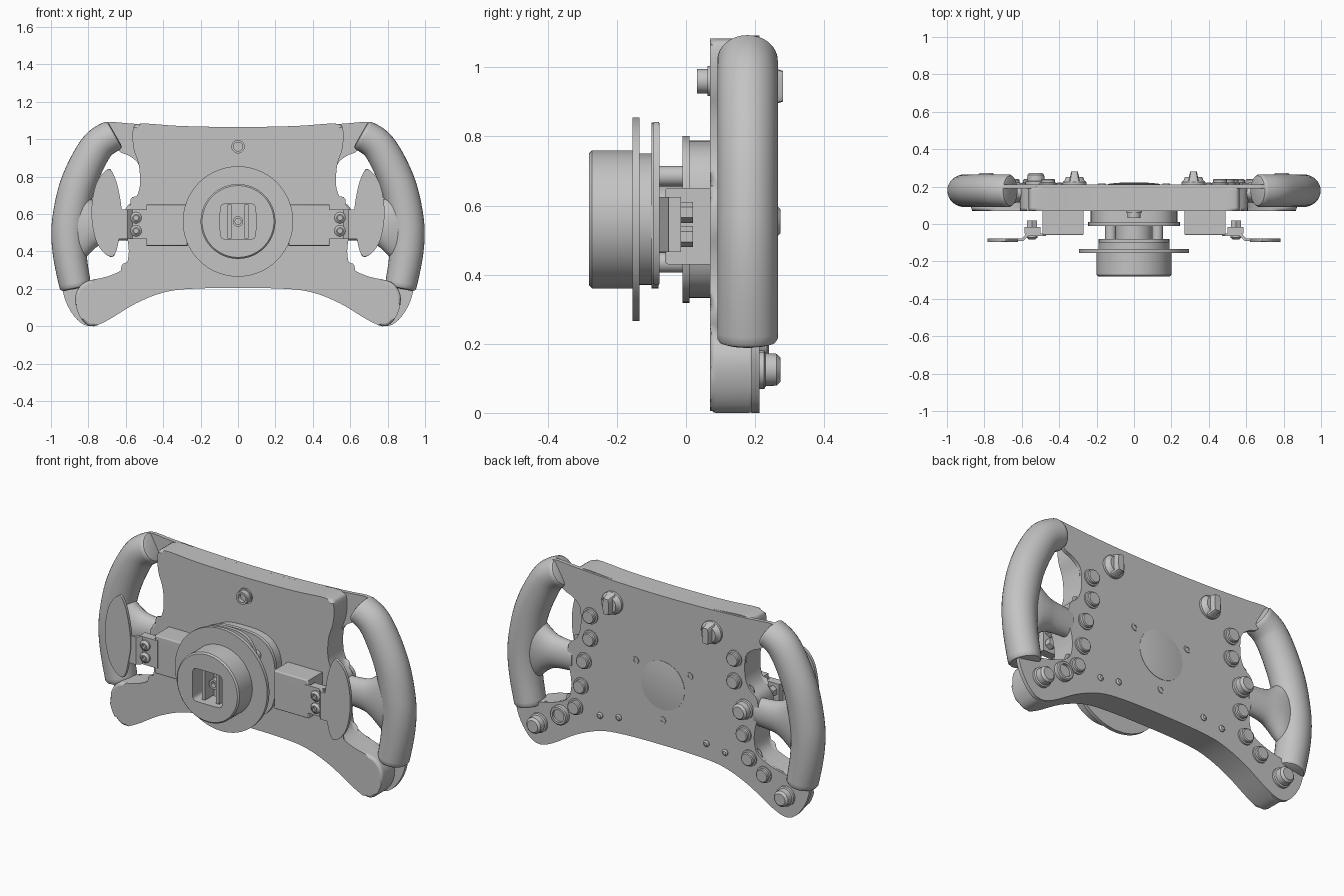
import bpy, bmesh, math
from mathutils import Vector

if "Cube" in bpy.data.objects:
    bpy.data.objects.remove(bpy.data.objects["Cube"])

GREY = (0.55, 0.55, 0.55, 1)
mat = bpy.data.materials.new("plain_grey")
mat.use_nodes = True
mat.diffuse_color = GREY
mat.node_tree.nodes["Principled BSDF"].inputs["Base Color"].default_value = GREY
HUB = 0.56       # height of the hub axis
BACK = 0.212     # rear surface of the face plate


def finish(name, bm, mirror=False, weighted=False):
    bmesh.ops.recalc_face_normals(bm, faces=bm.faces)
    mesh = bpy.data.meshes.new(name)
    bm.to_mesh(mesh)
    bm.free()
    mesh.materials.append(mat)
    ob = bpy.data.objects.new(name, mesh)
    bpy.context.collection.objects.link(ob)
    bpy.ops.object.select_all(action='DESELECT')
    ob.select_set(True)
    bpy.context.view_layer.objects.active = ob
    bpy.ops.object.shade_smooth_by_angle(angle=math.radians(35))
    if mirror:
        ob.modifiers.new("Mirror", 'MIRROR').use_mirror_merge = False
    if weighted:
        ob.modifiers.new("Normals", 'WEIGHTED_NORMAL').keep_sharp = True
    return ob


def loft(name, rings, mirror=False):
    """Skin a stack of equal rings and cap both ends."""
    bm = bmesh.new()
    loops = [[bm.verts.new(p) for p in ring] for ring in rings]
    n = len(loops[0])
    for a, b in zip(loops, loops[1:]):
        for i in range(n):
            bm.faces.new((a[i], a[(i + 1) % n], b[(i + 1) % n], b[i]))
    bm.faces.new(loops[0])
    bm.faces.new(loops[-1])
    return finish(name, bm, mirror)


def prism(name, pts, lo, hi, axis='y', bevel=0.0, mirror=False):
    """Extrude a flat outline along y or z, optionally rounding both rims."""
    place = (lambda a, b, t: (a, t, b)) if axis == 'y' else (lambda a, b, t: (a, b, t))
    bm = bmesh.new()
    base = [bm.verts.new(place(a, b, lo)) for a, b in pts]
    top = [bm.verts.new(place(a, b, hi)) for a, b in pts]
    n = len(pts)
    for i in range(n):
        j = (i + 1) % n
        bm.faces.new((base[i], base[j], top[j], top[i]))
    caps = [bm.faces.new(base), bm.faces.new(top)]
    if bevel:
        rim = [e for f in caps for e in f.edges]
        bmesh.ops.bevel(bm, geom=rim, offset=bevel, segments=3, profile=0.5,
                        affect='EDGES', clamp_overlap=False)
    return finish(name, bm, mirror, bevel > 0)


def oval(y, rx, rz, x=0.0, z=HUB, n=64, p=2.0):
    """Superellipse ring facing y; a high p gives a rounded rectangle."""
    ring = []
    for i in range(n):
        a = math.tau * (i + 0.5) / n
        c, s = math.cos(a), math.sin(a)
        ring.append((x + rx * math.copysign(abs(c) ** (2 / p), c), y,
                     z + rz * math.copysign(abs(s) ** (2 / p), s)))
    return ring


def turned(name, x, z, profile, n=32, mirror=False):
    return loft(name, [oval(y, r, r, x, z, n) for y, r in profile], mirror)


def slab(name, x0, x1, y0, y1, z0, z1, bevel=0.0, mirror=False):
    return prism(name, [(x0, z0), (x1, z0), (x1, z1), (x0, z1)], y0, y1, 'y', bevel, mirror)


def curve(pts, steps=4, closed=True):
    """Smooth a few points with a Catmull-Rom spline."""
    v = [Vector(p) for p in pts]
    n, out = len(v), []
    pick = (lambda i: v[i % n]) if closed else (lambda i: v[max(0, min(n - 1, i))])
    for i in range(n if closed else n - 1):
        a, b, c, d = (pick(i + k) for k in (-1, 0, 1, 2))
        for s in range(steps):
            t = s / steps
            out.append(0.5 * (2 * b + (c - a) * t + (2 * a - 5 * b + 4 * c - d) * t * t
                              + (3 * b - a - 3 * c + d) * t ** 3))
    return out if closed else out + [v[-1]]


def symmetric(half):
    return curve(half + [(-x, z) for x, z in reversed(half) if x > 0])


# Housing and thin rear face plate share the waist and the lower edge
top_edge = [(0, 1.065), (0.3, 1.07)]
waist = [(0.53, 0.86), (0.525, 0.75), (0.55, 0.68), (0.6, 0.63), (0.61, 0.54),
         (0.59, 0.46), (0.585, 0.38), (0.61, 0.31), (0.7, 0.265)]
low_edge = [(0.79, 0), (0.7, 0.03), (0.55, 0.12), (0.4, 0.18), (0.25, 0.2), (0, 0.205)]
prism("housing", symmetric(top_edge + [(0.52, 1.083), (0.562, 1.05), (0.558, 0.95)] + waist
      + [(0.82, 0.235), (0.87, 0.16), (0.85, 0.06)] + low_edge), 0.07, 0.2, bevel=0.018)
prism("face_plate", symmetric(top_edge + [(0.55, 1.082), (0.7, 1.09), (0.7, 1.04), (0.64, 0.94), (0.58, 0.91)]
      + waist + [(0.83, 0.235), (0.93, 0.22), (0.92, 0.13), (0.86, 0.035)] + low_edge), 0.19, BACK)

# Grips with rounded ends, and the flared spokes joining them to the plate
path = curve([(0.67, 1.02), (0.745, 0.97), (0.81, 0.865), (0.865, 0.73), (0.897, 0.58),
              (0.905, 0.47), (0.895, 0.35), (0.87, 0.215)], 5, False)
rings = []
last = len(path) - 1
for i, c in enumerate(path):
    t = (path[min(i + 1, last)] - path[max(i - 1, 0)]).normalized()
    ends = [(0, 1)]
    if i == 0:
        ends = [(-0.015, 0.75), (-0.01, 0.92), (0, 1)]
    elif i == last:
        ends = [(0, 1), (0.01, 0.92), (0.015, 0.75)]
    for shift, k in ends:
        m = c + t * shift
        w = 0.084 + 0.011 * math.sin(math.pi * i / last)
        ring = []
        for j in range(32):
            a = math.tau * j / 32
            u = w * k * math.cos(a)
            ring.append((m.x - t.y * u, 0.178 + 0.0875 * k * math.sin(a), m.y + t.x * u))
        rings.append(ring)
loft("grip", rings, True)
spoke = curve([(0.9, 0.22, 0.06), (0.82, 0.175, 0.07), (0.76, 0.12, 0.068),
               (0.7, 0.09, 0.06), (0.58, 0.08, 0.05)], 4, False)
loft("grip_spoke", [[(s.x, 0.168 + s.z * math.sin(math.tau * j / 32),
                      0.54 + s.y * math.cos(math.tau * j / 32)) for j in range(32)]
                    for s in spoke], True)

# Quick release: drum with a square socket, flange, spacer plates and posts
loft("release_drum", [oval(-0.14, 0.2, 0.2), oval(-0.272, 0.2, 0.2), oval(-0.28, 0.192, 0.192),
                      oval(-0.28, 0.095, 0.095, p=8), oval(-0.17, 0.095, 0.095, p=8)])
turned("release_flange", 0, HUB, [(-0.155, 0.295), (-0.135, 0.295)], 96)
turned("release_neck", 0, HUB, [(-0.14, 0.19), (-0.095, 0.19)], 64)
for side in (-1, 1):
    slab("socket_bar", side * 0.035, side * 0.055, -0.25, -0.165, 0.47, 0.65)
turned("socket_bolt", 0, HUB, [(-0.165, 0.028), (-0.225, 0.028), (-0.225, 0.016), (-0.2, 0.016)], 16)
loft("spacer_plate", [oval(y, 0.19, 0.24, z=0.6, p=3) for y in (-0.1, -0.08)])
loft("mount_plate", [oval(y, 0.245, 0.242, p=3) for y in (-0.01, 0.01)])
loft("mount_block", [oval(y, 0.232, 0.228, p=3) for y in (0.01, 0.08)])
turned("spacer_core", 0, HUB, [(-0.09, 0.1), (0.0, 0.1)])
for dz in (-0.125, 0.125):
    turned("spacer_post", 0.125, HUB + dz, [(-0.09, 0.03), (0.0, 0.03)], 16, True)

# Shift paddles: box, cranked arm, bolts, nuts and blade
slab("paddle_box", 0.27, 0.49, -0.06, 0.08, 0.43, 0.65, 0.008, True)
prism("paddle_arm", [(0.47, -0.05), (0.575, -0.05), (0.6, -0.078), (0.66, -0.078), (0.66, -0.09),
                     (0.59, -0.09), (0.565, -0.064), (0.47, -0.064)], 0.465, 0.625, 'z', mirror=True)
slab("paddle_backing", 0.5, 0.585, -0.05, -0.015, 0.465, 0.625, mirror=True)
for z in (0.51, 0.58):
    turned("paddle_bolt", 0.545, z, [(-0.06, 0.03), (-0.072, 0.03), (-0.082, 0.018),
                                     (-0.082, 0.012), (-0.07, 0.012)], 20, True)
    turned("paddle_nut", 0.545, z, [(-0.02, 0.03), (0.02, 0.03)], 6, True)
blade = [(0.695, 0.84), (0.67, 0.82), (0.645, 0.755), (0.625, 0.65), (0.62, 0.56), (0.635, 0.47),
         (0.652, 0.4), (0.675, 0.37), (0.72, 0.395), (0.76, 0.46), (0.782, 0.57), (0.778, 0.68),
         (0.75, 0.78)]
outline = curve(blade)
prism("paddle_blade", outline, -0.095, -0.077, bevel=0.004, mirror=True)

# Front socket above the hub
turned("front_socket", 0, 0.96, [(0.08, 0.044), (0.062, 0.044), (0.062, 0.036), (0.032, 0.036),
                                 (0.032, 0.024), (0.055, 0.024)], 16)

# Rear centre badge dome (plain) and rotary selectors
turned("centre_dome", 0, 0.55, [(BACK - 0.01, 0.14), (BACK + 0.002, 0.14), (0.219, 0.1), (0.223, 0.04)], 48)
turned("selector_base", 0.318, 0.945, [(0.2, 0.064), (0.225, 0.064), (0.232, 0.054), (0.252, 0.046)], 24, True)
loft("selector_pointer", [oval(0.225, 0.03, 0.062, 0.318, 0.945, 16, 5),
                          oval(0.28, 0.018, 0.045, 0.318, 0.945, 16, 5)], True)

# Push buttons down both sides of the rear face
button = [(0.2, 0.046), (0.22, 0.046), (0.222, 0.038), (0.236, 0.038), (0.24, 0.033)]
for x, z in ((0.46, 0.83), (0.46, 0.7), (0.52, 0.41), (0.555, 0.28)):
    turned("push_button", x, z, button, 24, True)
turned("left_middle_button", 0.5, 0.56, button, 24)
turned("right_lower_button", -0.65, 0.21, button, 24)
turned("left_ring_button", 0.65, 0.21, [(0.2, 0.054), (0.235, 0.054), (0.24, 0.048), (0.24, 0.036),
                                        (0.226, 0.036)], 32)

# Rotary encoders with faceted caps
encoder = [(0.2, 0.056), (0.226, 0.056), (0.23, 0.048), (0.262, 0.046), (0.274, 0.034)]
turned("lower_encoder", 0.79, 0.125, encoder, 14, True)
turned("right_encoder", -0.525, 0.555, encoder, 14)

# Indicator lamps and plate screws
for x, z in ((0.4, 0.27), (0.28, 0.29)):
    turned("indicator_lamp", x, z, [(0.2, 0.018), (0.216, 0.018), (0.222, 0.01)], 16, True)
for k in range(3):
    a = math.tau * k / 3 + math.pi / 6
    turned("plate_screw", 0.2 * math.cos(a), 0.55 + 0.2 * math.sin(a),
           [(0.2, 0.022), (0.216, 0.02), (0.216, 0.01), (BACK, 0.01)], 16)
